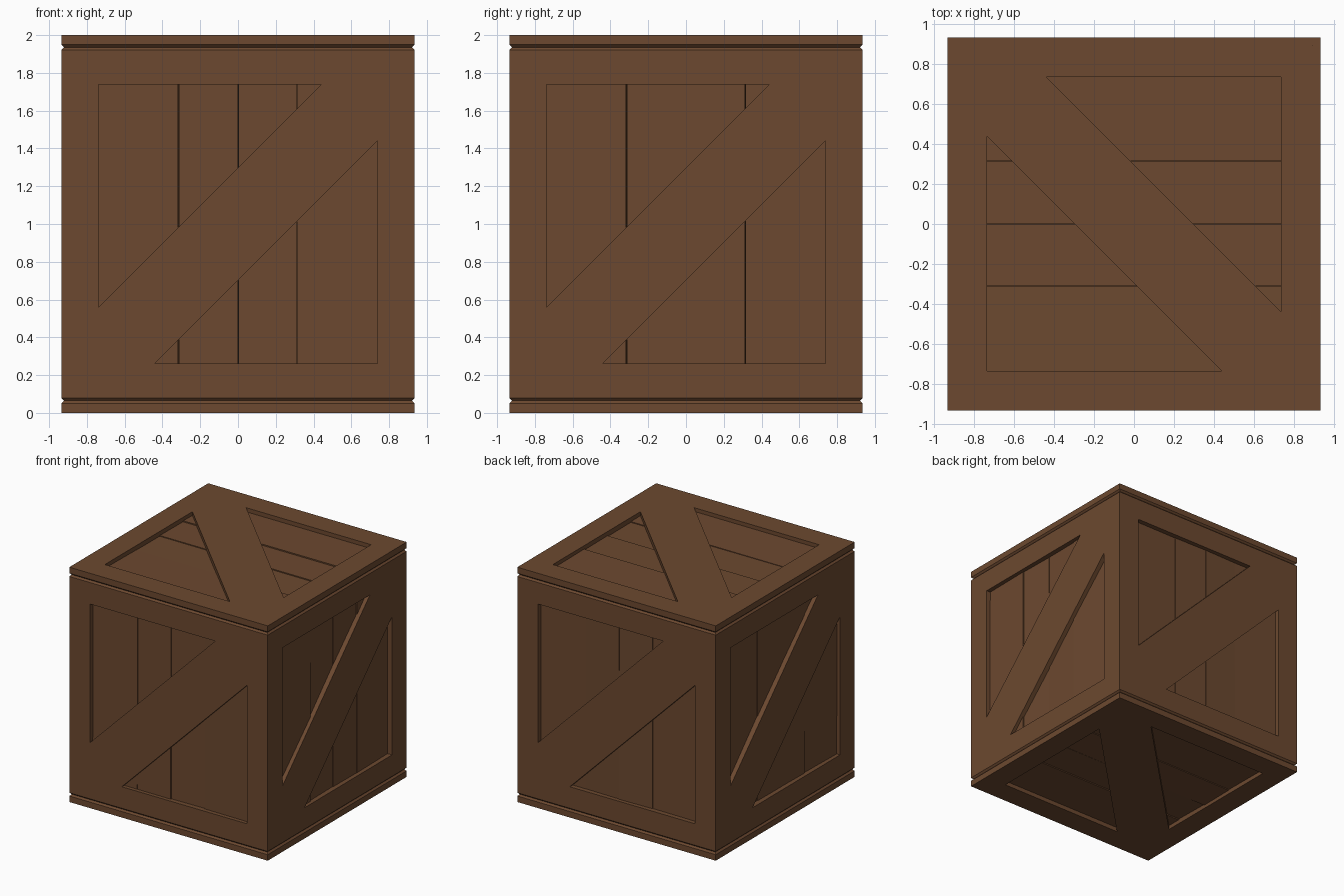
import bpy, bmesh, math, random
from mathutils import Matrix, Vector, Euler

if "Cube" in bpy.data.objects:
    bpy.data.objects.remove(bpy.data.objects["Cube"])

random.seed(4)
O, I, K = 0.935, 0.738, 0.44      # frame outer half, opening half, brace corner
T, CH = 0.065, 0.014              # frame thickness, edge chamfer
DEPTH = 0.035                     # plank recess

wood = bpy.data.materials.new("wood")
wood.diffuse_color = (0.15, 0.066, 0.029, 1)
wood.use_nodes = True
wood.node_tree.nodes["Principled BSDF"].inputs["Base Color"].default_value = wood.diffuse_color


def finish(bm, name, mat):
    bmesh.ops.recalc_face_normals(bm, faces=bm.faces)
    me = bpy.data.meshes.new(name)
    bm.to_mesh(me)
    bm.free()
    me.materials.append(wood)
    ob = bpy.data.objects.new(name, me)
    ob.matrix_world = mat
    bpy.context.collection.objects.link(ob)


def frame(name, mat, slab):
    """Square frame with a diagonal brace; sides are mitred, slabs are square."""
    pts = [(-O, -O), (O, -O), (O, O), (-O, O),
           (-I, I), (K, I), (-I, -K),
           (I, -I), (-K, -I), (I, K)]
    polys = [(3, 0, 6, 4), (3, 4, 5, 2), (0, 8, 9, 2, 5, 6), (0, 1, 7, 8), (1, 2, 9, 7)]
    loops = [(0, 1, 2, 3), (4, 5, 6), (7, 8, 9)]
    bm = bmesh.new()
    front = [bm.verts.new((u, v, 0)) for u, v in pts]
    back = []
    for u, v in pts:
        if abs(u) == O and not slab:
            u = math.copysign(O - T, u)
        back.append(bm.verts.new((u, v, -T)))
    for p in polys:
        bm.faces.new([front[i] for i in p])
        bm.faces.new([back[i] for i in reversed(p)])
    for lp in loops:
        for a, b in zip(lp, lp[1:] + lp[:1]):
            bm.faces.new((front[a], front[b], back[b], back[a]))
    # chamfers forming the groove between walls and slabs
    ring = back if slab else front
    pairs = [(0, 1), (2, 3)] + ([(1, 2), (3, 0)] if slab else [])
    bmesh.ops.recalc_face_normals(bm, faces=bm.faces)
    edges = [bm.edges.get((ring[a], ring[b])) for a, b in pairs]
    bmesh.ops.bevel(bm, geom=edges, offset=CH, offset_type='OFFSET', segments=1,
                    profile=0.5, affect='EDGES')
    finish(bm, name, mat)


def planks(name, mat):
    """Four slightly uneven boards behind the frame."""
    cuts = [-0.78, -0.315, 0.0, 0.312, 0.78]
    bm = bmesh.new()
    for a, b in zip(cuts, cuts[1:]):
        thick = 0.045
        d = DEPTH + random.uniform(-0.003, 0.006)
        rot = Euler((random.uniform(-.003, .003), random.uniform(-.025, .025), 0)).to_matrix().to_4x4()
        m = (Matrix.Translation(((a + b) / 2, 0, -d - thick / 2)) @ rot
             @ Matrix.Diagonal((b - a - 0.003, 1.56, thick, 1)))
        bmesh.ops.create_cube(bm, size=1, matrix=m)
    finish(bm, name, mat)


def face_matrix(u, v, dist):
    u, v = Vector(u), Vector(v)
    n = u.cross(v)
    m = Matrix((u, v, n)).transposed().to_4x4()
    m.translation = Vector((0, 0, 1)) + n * dist
    return m


# four walls
for i, side in enumerate(("front", "right", "back", "left")):
    a = i * math.pi / 2
    m = face_matrix((round(math.cos(a)), round(math.sin(a)), 0), (0, 0, 1), O)
    frame(side + "_frame", m, False)
    planks(side + "_planks", m)

# lid and base
for part, u in (("lid", (0, -1, 0)), ("base", (0, 1, 0))):
    m = face_matrix(u, (1, 0, 0), 1.0)
    frame(part + "_frame", m, True)
    planks(part + "_planks", m)
